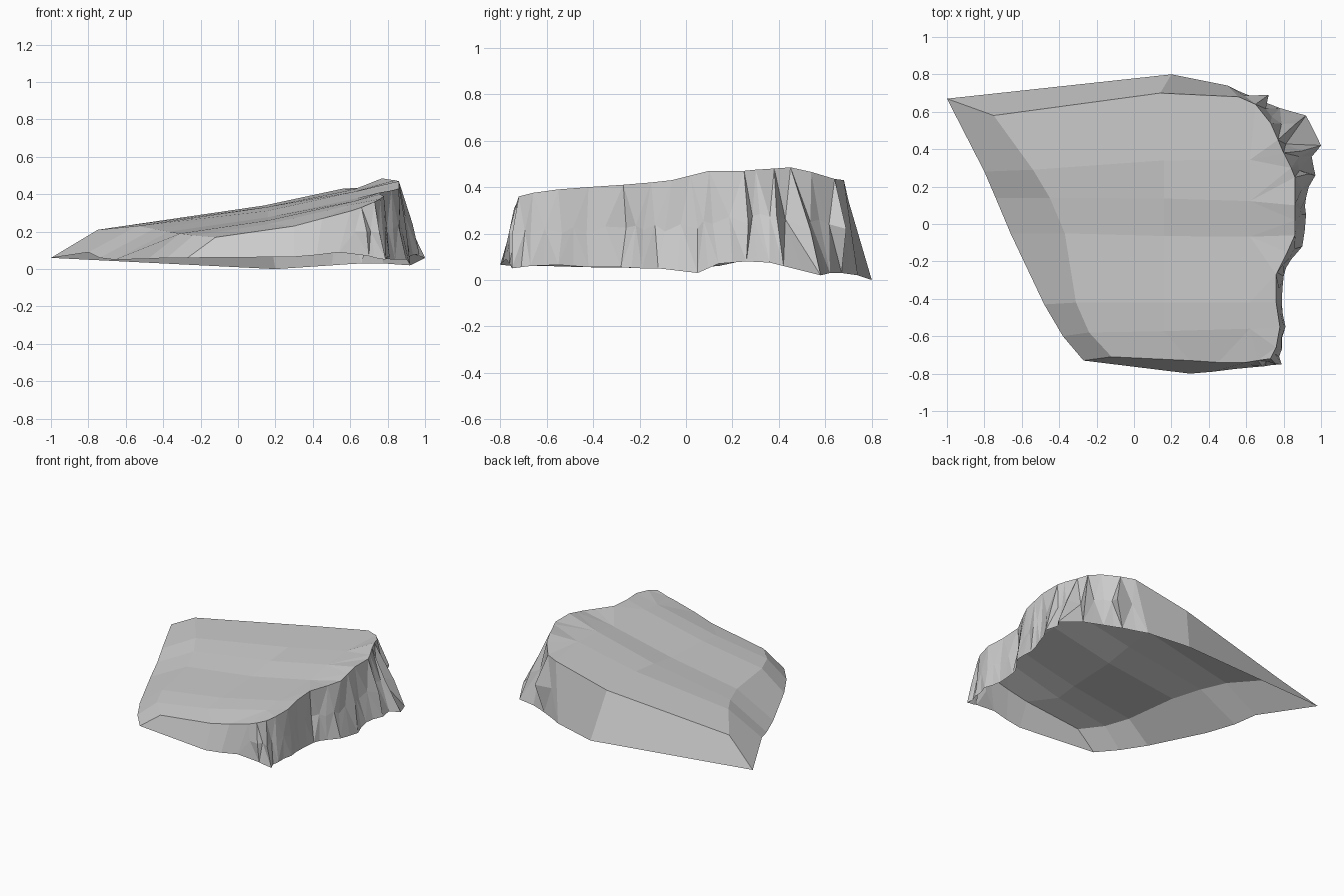
import bpy, bmesh, random
from mathutils import Vector

if "Cube" in bpy.data.objects:
    bpy.data.objects.remove(bpy.data.objects["Cube"])

random.seed(4)

# Rim stations, clockwise from above: top x,y,z then foot x,y,z
back = [(-.75, .58, .21, -1, .67, .06), (.14, .70, .34, .20, .80, 0)]
cliff = [
    (.56, .68, .43, .50, .74, .02), (.65, .64, .435, .66, .67, .03),
    (.73, .54, .465, .78, .62, .03), (.77, .45, .485, .92, .58, .02),
    (.80, .38, .48, 1.0, .42, .06), (.84, .30, .475, .95, .36, .075),
    (.86, .25, .47, .97, .26, .08), (.86, .10, .47, .92, .14, .07),
    (.86, .02, .45, .92, .05, .03), (.86, -.06, .43, .90, -.12, .05),
    (.82, -.15, .42, .84, -.19, .05), (.76, -.27, .41, .80, -.28, .055),
    (.76, -.42, .40, .79, -.42, .055), (.78, -.55, .39, .81, -.55, .065),
    (.76, -.66, .375, .79, -.67, .06), (.73, -.72, .36, .79, -.75, .05),
    (.66, -.73, .33, .70, -.76, .07), (.60, -.74, .31, .54, -.775, .09)]
front = [(.45, -.74, .27, .42, -.79, .075), (.30, -.73, .23, .30, -.80, .065)]
left = [
    (-.12, -.71, .17, -.27, -.73, .06), (-.24, -.58, .18, -.38, -.60, .06),
    (-.31, -.42, .19, -.48, -.43, .055), (-.37, -.05, .20, -.66, -.05, .05),
    (-.45, .14, .215, -.74, .14, .06), (-.54, .29, .23, -.80, .28, .09)]

bm = bmesh.new()


def vert(p):
    return bm.verts.new(p)


def face(vs):
    bm.faces.new(vs)


def column(s, rough):
    """Top, optional ledge and foot vertices of one rim station."""
    t, b = Vector(s[:3]), Vector(s[3:])
    if not rough:
        return [vert(t), vert(b)]
    m = t.lerp(b, random.uniform(.45, .6))
    m.x += random.uniform(-.02, .015)
    m.y += random.uniform(-.02, .02)
    return [vert(t), vert(m), vert(b)]


B = [column(s, False) for s in back]
C = [column(s, 0 < i < len(cliff) - 1) for i, s in enumerate(cliff)]
F = [column(s, False) for s in front]
L = [column(s, False) for s in left]
C[1][1].co = (.72, .69, .22)

# Smooth skirt on the back, front and left
ring = [C[-1]] + F + L + B + [C[0]]
for a, b in zip(ring, ring[1:]):
    face([a[0], b[0], b[1], a[1]])

# Jagged cliff: a gully runs down between each pair of buttresses
for a, b in zip(C, C[1:]):
    am, bmid = a[len(a) // 2].co, b[len(b) // 2].co
    inner = (a[0].co + b[0].co) / 2
    g = (a[0].co + b[0].co + a[-1].co + b[-1].co) / 4
    g = g.lerp(Vector((inner.x, inner.y, g.z)), random.uniform(-.2, .7))
    foot = (a[-1].co + b[-1].co) / 2
    foot.x -= random.uniform(-.005, .015)
    gv, fv = vert(g), vert(foot)
    face([a[0], b[0], gv])
    for c in (a, b):
        for u, w in zip(c, c[1:]):
            face([u, w, gv])
        face([c[-1], fv, gv])

# Sloping top: rows from the left rim across to the cliff edge
rows = [([B[0][0], B[1][0], C[0][0], C[1][0]], 1)]
for li, ci, bow in ((5, 5, .045), (4, 7, .015), (3, 9, -.01), (2, 12, 0), (1, 13, -.005)):
    a, b = L[li][0], C[ci][0]
    mids = []
    for x, sag in ((.16, .022), (.62, .01)):
        p = a.co.lerp(b.co, (x - a.co.x) / (b.co.x - a.co.x))
        mids.append(vert((p.x, p.y + bow, p.z - sag)))
    rows.append(([a] + mids + [b], ci))
rows.append(([L[0][0], F[1][0], F[0][0], C[17][0]], 17))
for (r, i), (s, j) in zip(rows, rows[1:]):
    for k in range(2):
        face([r[k], r[k + 1], s[k + 1], s[k]])
    face([r[2]] + [C[n][0] for n in range(i, j + 1)] + [s[2]])

bmesh.ops.triangulate(bm, faces=[f for f in bm.faces if len(f.verts) > 4])
bmesh.ops.recalc_face_normals(bm, faces=bm.faces)
if sum(f.normal.z * f.calc_area() for f in bm.faces) < 0:
    bmesh.ops.reverse_faces(bm, faces=bm.faces)

mesh = bpy.data.meshes.new("cliff_rock")
bm.to_mesh(mesh)
bm.free()
bpy.context.collection.objects.link(bpy.data.objects.new("cliff_rock", mesh))
